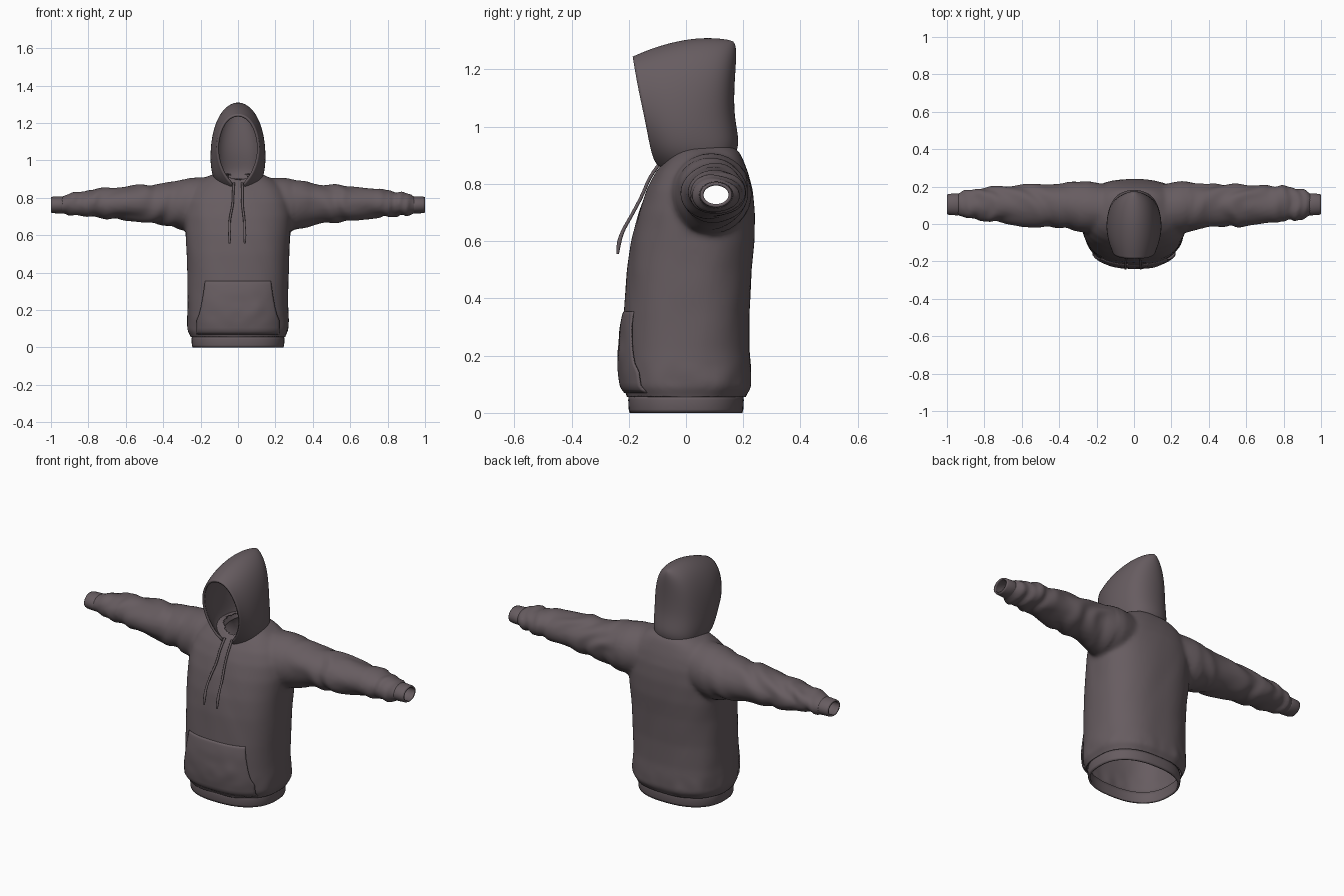
import bpy, bmesh, math
from mathutils import Vector, noise

if "Cube" in bpy.data.objects:
    bpy.data.objects.remove(bpy.data.objects["Cube"])

fabric = bpy.data.materials.new("charcoal plum fabric")
fabric.diffuse_color = (0.135, 0.108, 0.118, 1)
fabric.use_nodes = True
fabric.node_tree.nodes["Principled BSDF"].inputs["Base Color"].default_value = fabric.diffuse_color
SQ = 2.5  # squareness of the torso cross-section


def sgn_pow(v, p):
    return math.copysign(abs(v) ** p, v)


def ring_z(z, hw, yf, yb, n=64, p=SQ):
    cy, ry = (yf + yb) / 2, (yb - yf) / 2
    a = [2 * math.pi * i / n for i in range(n)]
    return [(hw * sgn_pow(math.cos(t), 2 / p), cy + ry * sgn_pow(math.sin(t), 2 / p), z) for t in a]


def ring_x(x, cy, cz, ry, rz, n=40):
    a = [2 * math.pi * i / n for i in range(n)]
    return [(x, cy + ry * math.cos(t), cz + rz * math.sin(t)) for t in a]


def loft(bm, rings, caps=False):
    rows = [[bm.verts.new(p) for p in r] for r in rings]
    for a, b in zip(rows, rows[1:]):
        for i in range(len(a)):
            j = (i + 1) % len(a)
            bm.faces.new((a[i], a[j], b[j], b[i]))
    if caps:
        bm.faces.new(rows[0])
        bm.faces.new(rows[-1])


def finish(bm, name, recalc=True):
    if recalc:
        bmesh.ops.recalc_face_normals(bm, faces=bm.faces)
    for f in bm.faces:
        f.smooth = True
    me = bpy.data.meshes.new(name)
    bm.to_mesh(me)
    bm.free()
    me.materials.append(fabric)
    ob = bpy.data.objects.new(name, me)
    bpy.context.collection.objects.link(ob)
    return ob


def thicken(ob, t, offset=-1):
    m = ob.modifiers.new("thickness", 'SOLIDIFY')
    m.thickness, m.offset = t, offset


# Torso and sleeve profiles: (z, half width, front y, back y), (x, cy, cz, ry, rz)
torso = [(-.04, .245, -.2, .2), (.05, .248, -.203, .203), (.068, .258, -.212, .215),
         (.09, .27, -.222, .23), (.14, .271, -.222, .23), (.22, .268, -.22, .223), (.35, .27, -.216, .222),
         (.5, .274, -.205, .231), (.6, .28, -.19, .24), (.7, .285, -.165, .24),
         (.78, .275, -.137, .232), (.84, .25, -.105, .217), (.88, .21, -.075, .203),
         (.91, .165, -.05, .19), (.93, .12, -.03, .17)]
half = [(0, .075, .77, .11, .135), (.15, .085, .77, .125, .137), (.25, .09, .765, .14, .142),
        (.3, .092, .763, .133, .137), (.4, .1, .765, .117, .109), (.6, .1, .77, .113, .092),
        (.8, .108, .77, .093, .072), (.88, .106, .768, .082, .062), (.925, .105, .764, .07, .053),
        (.945, .105, .76, .055, .042), (1.0, .105, .76, .055, .042)]
sleeves = [(-r[0],) + r[1:] for r in reversed(half[1:])] + half

# Body: torso and sleeves fused into one soft skin
bm = bmesh.new()
loft(bm, [ring_z(*r) for r in torso], True)
loft(bm, [ring_x(*r) for r in sleeves], True)
source = finish(bm, "body_source")
m = source.modifiers.new("fuse", 'REMESH')
m.mode, m.voxel_size = 'VOXEL', .011
m = source.modifiers.new("soften", 'SMOOTH')
m.factor, m.iterations = .5, 9
dg = bpy.context.evaluated_depsgraph_get()
bm = bmesh.new()
bm.from_mesh(source.evaluated_get(dg).to_mesh())
bpy.data.objects.remove(source)

# Open the waist, wrists and neck
for co, no in (((0, 0, .056), (0, 0, -1)), ((.945, 0, 0), (1, 0, 0)), ((-.945, 0, 0), (-1, 0, 0))):
    bmesh.ops.bisect_plane(bm, geom=bm.verts[:] + bm.edges[:] + bm.faces[:], plane_co=co,
                           plane_no=no, clear_outer=True)
neck = [f for f in bm.faces if f.calc_center_median().z > .78
        and (f.calc_center_median().x / .1) ** 2 + ((f.calc_center_median().y - .055) / .115) ** 2 < 1]
bmesh.ops.delete(bm, geom=neck, context='FACES')

# Cloth folds: diagonal on the sleeves, bunched near wrists and waist
bm.normal_update()
moves = []
for v in bm.verts:
    x, y, z = v.co
    ax = abs(x)
    arm = min(1, max(0, (ax - .27) / .1)) * min(1, max(0, (.94 - ax) / .04))
    wob = noise.noise(Vector((x * 5, y * 6, z * 6)))
    d = arm * (.0045 * math.sin(38 * ax + 30 * z - 18 * y + 5 * wob) + .008 * wob)
    d += arm * max(0, ax - .7) / .25 * .004 * math.sin(95 * ax + 6 * wob)
    low = max(0, 1 - abs(z - .11) / .07) * (ax < .3)
    d += low * .007 * noise.noise(Vector((x * 14, y * 14, z * 10)))
    if ax < .3:
        d += .004 * noise.noise(Vector((x * 9 + z * 4, y * 9, z * 3)))
    moves.append(v.normal * d)
for v, d in zip(bm.verts, moves):
    v.co += d
body = finish(bm, "body", False)
thicken(body, .006)

# Waistband and cuffs
bm = bmesh.new()
loft(bm, [ring_z(z, h, -d, d, p=2.4) for z, h, d in
          ((0, .243, .197), (.012, .247, .2), (.045, .248, .202), (.066, .246, .199))])
thicken(finish(bm, "waistband"), .01)
for side, label in ((1, "left"), (-1, "right")):
    bm = bmesh.new()
    loft(bm, [ring_x(side * x, .105, .762, ry, rz) for x, ry, rz in
              ((.925, .055, .042), (.945, .059, .046), (.99, .056, .044), (1.0, .052, .041))])
    thicken(finish(bm, label + "_cuff"), .009)

# Hood: half cage of four columns from the face edge to the back seam, mirrored and smoothed
cage = [
    [(.012, -.1, .855), (.07, -.122, .905), (.118, -.142, 1.02), (.112, -.167, 1.13), (.07, -.183, 1.225), (0, -.188, 1.255)],
    [(.085, -.05, .855), (.135, -.07, .91), (.148, -.08, 1.02), (.135, -.09, 1.15), (.088, -.1, 1.25), (0, -.1, 1.298)],
    [(.125, .04, .875), (.148, .03, .93), (.155, .02, 1.02), (.142, .02, 1.16), (.09, .02, 1.28), (0, .03, 1.328)],
    [(.11, .145, .895), (.118, .16, .945), (.115, .145, 1.04), (.113, .148, 1.17), (.08, .15, 1.275), (0, .13, 1.325)],
    [(0, .185, .9), (0, .203, .95), (0, .176, 1.04), (0, .181, 1.17), (0, .193, 1.27), (0, .182, 1.305)]]
bm = bmesh.new()
cols = [[bm.verts.new(p) for p in c] for c in cage]
for a, b in zip(cols, cols[1:]):
    for i in range(5):
        bm.faces.new((a[i], b[i], b[i + 1], a[i + 1]))
hood = finish(bm, "hood", False)
m = hood.modifiers.new("mirror", 'MIRROR')
m.use_clip, m.merge_threshold = True, .001
m = hood.modifiers.new("smooth", 'SUBSURF')
m.levels = m.render_levels = 3
thicken(hood, .012)


def torso_front(x, z):
    for a, b in zip(torso, torso[1:]):
        if a[0] <= z <= b[0]:
            t = (z - a[0]) / (b[0] - a[0])
            _, hw, yf, yb = [p + (q - p) * t for p, q in zip(a, b)]
            return (yf + yb) / 2 - (yb - yf) / 2 * (1 - min(1, abs(x / hw)) ** SQ) ** (1 / SQ)


# Front pocket: plate that follows the belly, slanted open sides
bm = bmesh.new()
NX, NZ = 40, 24
grid = []
for j in range(NZ + 1):
    z = .07 + .285 * j / NZ
    k = min(1, max(0, (z - .15) / .2))
    w = .222 - .045 * k ** .6
    row = []
    for i in range(NX + 1):
        s = 2 * i / NX - 1
        x = s * w
        gap = .003 + .016 * math.sin(math.pi * j / NZ) ** .7
        gap += .004 * noise.noise(Vector((x * 14, z * 14, 3))) * math.sin(math.pi * j / NZ)
        row.append(bm.verts.new((x, torso_front(x, z) - gap, z)))
    grid.append(row)
for a, b in zip(grid, grid[1:]):
    for i in range(NX):
        bm.faces.new((a[i], a[i + 1], b[i + 1], b[i]))
thicken(finish(bm, "front_pocket", False), .006)


# Drawstrings with knotted tips
def cord(name, pts):
    cu = bpy.data.curves.new(name, 'CURVE')
    cu.dimensions = '3D'
    cu.bevel_depth, cu.bevel_resolution, cu.use_fill_caps = .006, 3, True
    sp = cu.splines.new('NURBS')
    sp.points.add(len(pts) - 1)
    for p, (x, y, z, r) in zip(sp.points, pts):
        p.co, p.radius = (x, y, z, 1), r
    sp.use_endpoint_u, sp.order_u = True, 3
    cu.materials.append(fabric)
    bpy.context.collection.objects.link(bpy.data.objects.new(name, cu))


for side, label, dx in ((-1, "right", .015), (1, "left", 0)):
    cord(label + "_drawstring", [(side * (x + dx * k), y, z, r) for k, (x, y, z, r) in enumerate(
        [(.022, -.085, .88, 1), (.025, -.125, .83, 1), (.022, -.15, .765, 1), (.033, -.19, .69, 1),
         (.036, -.222, .635, 1), (.037, -.236, .59, 1.4), (.036, -.239, .555, .8)])] if dx == 0 else
         [(side * x, y, z, r) for x, y, z, r in
         [(.022, -.085, .88, 1), (.026, -.125, .83, 1), (.027, -.15, .765, 1), (.044, -.19, .69, 1),
          (.046, -.222, .635, 1), (.044, -.236, .59, 1.4), (.046, -.239, .555, .8)]])
